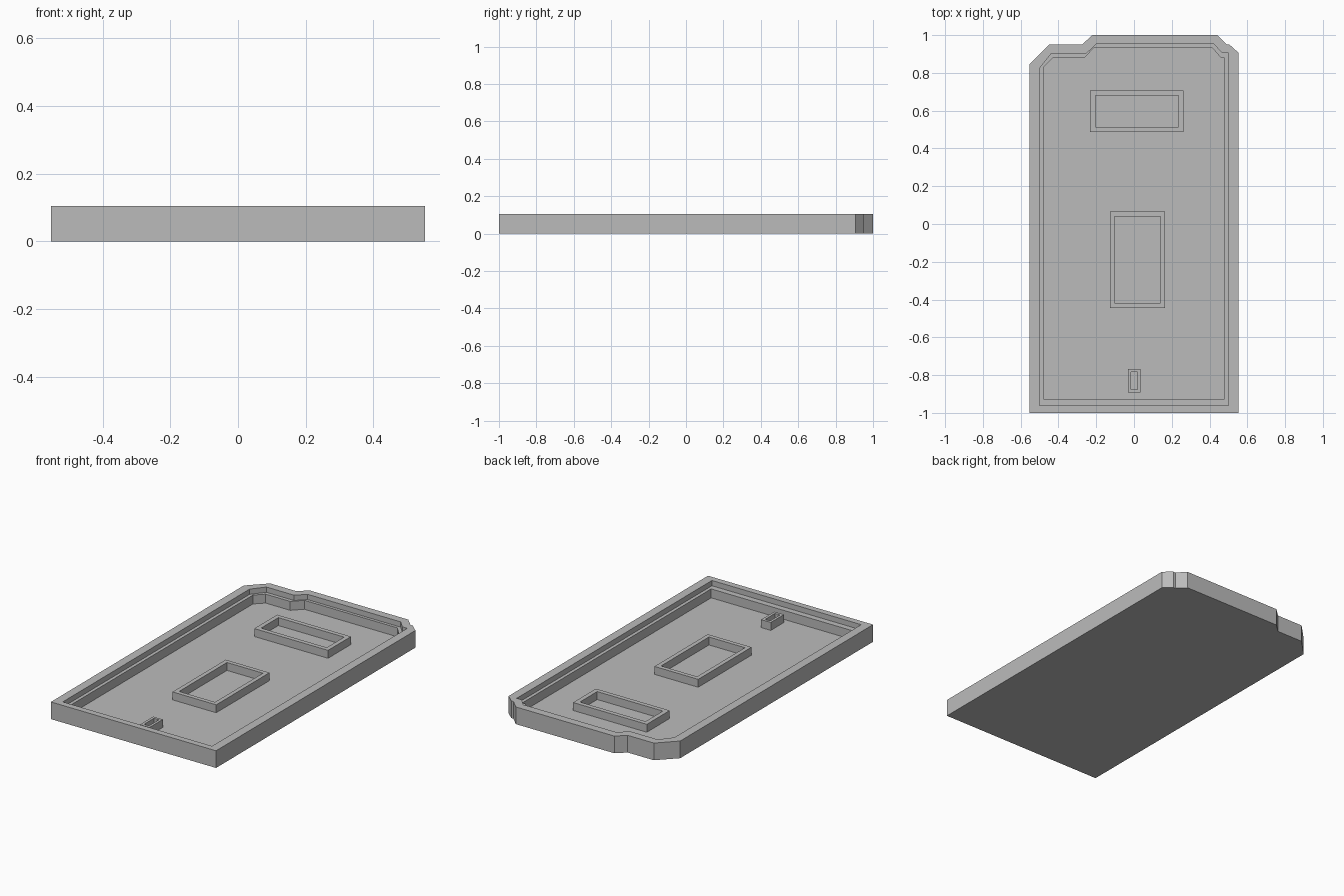
import bpy
import bmesh

cube = bpy.data.objects.get("Cube")
if cube:
    bpy.data.objects.remove(cube)

HEIGHT, LEDGE, FLOOR, FRAME_TOP = 0.104, 0.072, 0.018, 0.066

grey = bpy.data.materials.new("plain_grey")
grey.use_nodes = True
colour = (0.5, 0.5, 0.5, 1)
grey.diffuse_color = colour
grey.node_tree.nodes["Principled BSDF"].inputs["Base Color"].default_value = colour


def loft(name, rings, capped):
    """Join closed outlines of equal point count, each given as (outline, height)."""
    bm = bmesh.new()
    loops = [[bm.verts.new((x, y, z)) for x, y in outline] for outline, z in rings]
    for low, high in zip(loops, loops[1:]):
        for i in range(len(low)):
            j = (i + 1) % len(low)
            bm.faces.new((low[i], low[j], high[j], high[i]))
    if capped:
        bm.faces.new(loops[0][::-1])
        bm.faces.new(loops[-1])
    mesh = bpy.data.meshes.new(name)
    bm.to_mesh(mesh)
    bm.free()
    mesh.materials.append(grey)
    obj = bpy.data.objects.new(name, mesh)
    bpy.context.collection.objects.link(obj)
    return obj


def rectangle(x0, x1, y0, y1, inset=0):
    x0, x1, y0, y1 = x0 + inset, x1 - inset, y0 + inset, y1 - inset
    return [(x0, y0), (x1, y0), (x1, y1), (x0, y1)]


# Outlines of the tray: outer wall, upper recess, lower recess
outer = [(-.553, -1), (.553, -1), (.553, .907), (.505, .95), (.49, .95),
         (.44, 1), (-.22, 1), (-.275, .95), (-.45, .95), (-.553, .845)]
recess = [(-.5, -.962), (.5, -.962), (.5, .89), (.5, .905), (.467, .905),
          (.423, .952), (-.2, .952), (-.255, .9), (-.44, .9), (-.5, .825)]
well = [(-.48, -.926), (.48, -.926), (.48, .865), (.48, .88), (.46, .88),
        (.413, .934), (-.21, .934), (-.265, .878), (-.43, .878), (-.48, .828)]

# Tray with a stepped rim
loft("tray", [(outer, 0), (outer, HEIGHT), (recess, HEIGHT), (recess, LEDGE),
              (well, LEDGE), (well, FLOOR)], True)

# Raised rectangular frames standing on the floor
frames = {
    "back_frame": ((-.232, .262, .487, .706), .027),
    "middle_frame": ((-.128, .165, -.444, .066), .026),
    "small_front_frame": ((-.031, .034, -.893, -.767), .016),
}
for name, (bounds, wall) in frames.items():
    outside = rectangle(*bounds)
    inside = rectangle(*bounds, inset=wall)
    loft(name, [(outside, FLOOR), (outside, FRAME_TOP),
                (inside, FRAME_TOP), (inside, FLOOR)], False)
